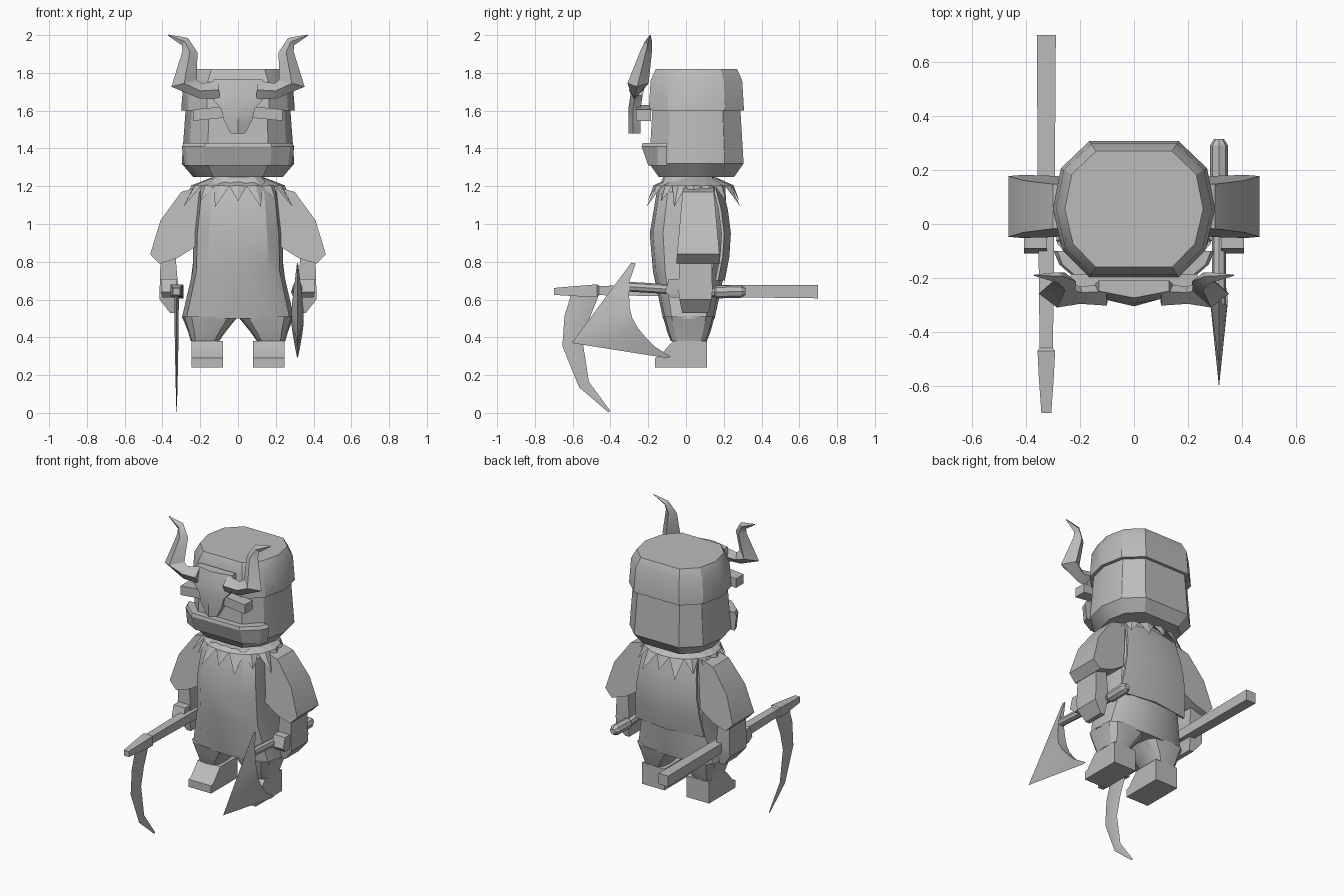
import bpy, bmesh, math
from mathutils import Vector

cube = bpy.data.objects.get("Cube")
if cube:
    bpy.data.objects.remove(cube, do_unlink=True)

grey = bpy.data.materials.new("stone_grey")
grey.use_nodes = True
color = (.5, .5, .5, 1)
grey.diffuse_color = color
grey.node_tree.nodes["Principled BSDF"].inputs["Base Color"].default_value = color
parts = []


def finish(name, bm):
    bmesh.ops.recalc_face_normals(bm, faces=bm.faces)
    mesh = bpy.data.meshes.new(name)
    bm.to_mesh(mesh)
    bm.free()
    mesh.materials.append(grey)
    part = bpy.data.objects.new(name, mesh)
    bpy.context.collection.objects.link(part)
    parts.append(part)


def loft(name, rings, side=1):
    """Skin closed rings of points and cap both ends; a negative side mirrors in x."""
    bm = bmesh.new()
    rows = [[bm.verts.new((x * side, y, z)) for x, y, z in ring] for ring in rings]
    count = len(rows[0])
    for low, high in zip(rows, rows[1:]):
        for i in range(count):
            j = (i + 1) % count
            bm.faces.new((low[i], low[j], high[j], high[i]))
    bm.faces.new(rows[0])
    bm.faces.new(rows[-1])
    finish(name, bm)


def rect(z, center_x, center_y, width, depth):
    corners = ((-1, -1), (1, -1), (1, 1), (-1, 1))
    return [(center_x + width * u, center_y + depth * v, z) for u, v in corners]


def rounded(z, center_x, center_y, width, depth):
    """Twelve-sided rounded rectangle."""
    ring = []
    for i in range(12):
        angle = math.tau * i / 12
        u, v = (math.copysign(abs(k) ** .6, k) for k in (math.cos(angle), math.sin(angle)))
        ring.append((center_x + width * u, center_y + depth * v, z))
    return ring


def sweep(name, path, ratio, place, side=1):
    """Diamond section along a planar path of (u, v, radius)."""
    rings = []
    for i, (u, v, radius) in enumerate(path):
        before, after = path[max(i - 1, 0)], path[min(i + 1, len(path) - 1)]
        normal = Vector((after[1] - before[1], before[0] - after[0])).normalized() * radius
        thick = radius * ratio
        rings.append([place(u + normal.x, v + normal.y, 0), place(u, v, thick),
                      place(u - normal.x, v - normal.y, 0), place(u, v, -thick)])
    loft(name, rings, side)


def pole(name, x, stations, sides, turn=0):
    """Round or square bar along y from stations of (y, z, radius)."""
    angles = [math.tau * i / sides + turn for i in range(sides)]
    loft(name, [[(x + radius * math.cos(a), y, z + radius * math.sin(a)) for a in angles]
                for y, z, radius in stations])


# Head and cap share one faceted outline
outline = [(.55, 1), (.9, .6), (1, 0), (.88, -.6), (.55, -1)]
outline += [(-u, v) for u, v in reversed(outline)]


def head_ring(z, scale):
    return [(.298 * scale * u, .055 + .25 * scale * v, z) for u, v in outline]


loft("head", [head_ring(1.25, .8), head_ring(1.32, 1), head_ring(1.61, .93)])
loft("cap", [head_ring(1.6, 1.01), head_ring(1.76, .97), head_ring(1.82, .86)])


# Jutting lower lip around the front of the face
def lip_ring(z, width, front):
    half = [(width, -.1), (width * .93, -.15), (width * .6, front)]
    return [(x, y, z) for x, y in half + [(-x, y) for x, y in reversed(half)]]


loft("lower_lip", [lip_ring(1.31, .285, -.2), lip_ring(1.41, .298, -.235), lip_ring(1.43, .285, -.23)])

# Torso, narrow at the neck and wide at the hips
loft("torso", [rounded(z, 0, .015, width, depth) for z, width, depth in (
    (1.26, .12, .13), (1.17, .21, .17), (.95, .235, .207), (.75, .24, .19), (.5, .298, .137))])

# Cloak hanging down the back
cloak = []
for i in range(5):
    t = i / 4
    z, width, y = 1.2 - t / 2, .19 + t * .06, .19 + t * .015 + math.sin(math.pi * t) * .04
    outer = [(-width, y - .035, z), (0, y, z), (width, y - .035, z)]
    cloak.append(outer + [(x, v - .015, w) for x, v, w in reversed(outer)])
loft("cloak", cloak)

# Pointed feather collar
bm = bmesh.new()
feathers = 16
for i in range(feathers):
    angle, spread = math.tau * i / feathers - math.pi / 2, math.pi / feathers
    extra = .03 * (i % 2)

    def vert(turn, radius, z):
        a = angle + turn
        return bm.verts.new((radius * 1.05 * math.cos(a), .04 + radius * .9 * math.sin(a), z))

    tip, middle = vert(0, .27 + extra, 1.12 - extra), vert(0, .235, 1.205)
    root_left, root_right = vert(-spread, .1, 1.26), vert(spread, .1, 1.26)
    left, right = vert(-spread, .225, 1.2), vert(spread, .225, 1.2)
    for face in ((root_left, middle, left), (root_left, root_right, middle),
                 (root_right, right, middle), (left, middle, tip), (middle, right, tip)):
        bm.faces.new(face)
finish("feather_collar", bm)


def tilt(z):
    """Forward lean of the horns and mask."""
    return -.19 - (2 - z) * .25


foot = ((-.165, .24), (-.165, .29), (-.14, .3), (-.07, .38), (.11, .38), (.11, .24))
sleeve = ((.19, 1.2), (.3, 1.17), (.41, 1.02), (.465, .84), (.415, .79), (.32, .82), (.225, .88))
horn = ((.1, 1.71, .05), (.2, 1.705, .04), (.285, 1.745, .07), (.255, 1.91, .04),
        (.28, 1.965, .025), (.37, 2, .003))

for side, tag in ((1, "left"), (-1, "right")):
    loft(tag + "_leg", [rounded(.38, .175, .015, .075, .095), rounded(.43, .165, .015, .1, .115),
                        rounded(.51, .148, .015, .148, .137)], side)
    # Foot with a sloping instep
    loft(tag + "_foot", [[(x, y, z) for y, z in foot] for x in (.08, .245)], side)
    # Wide sleeve, deeper toward the cuff
    loft(tag + "_sleeve", [[(x, .065 + face * (.08 + (1.2 - z) * .09), z) for x, z in sleeve]
                           for face in (-1, 1)], side)
    # Fist and thumb
    loft(tag + "_fist", [rect(.82, .37, .05, .04, .085), rect(.65, .365, .05, .05, .09),
                         rect(.6, .37, .05, .045, .085), rect(.53, .345, .05, .015, .07)], side)
    loft(tag + "_thumb", [rect(.61, .365, -.04, .035, .04), rect(.64, .365, -.05, .042, .06),
                          rect(.71, .365, -.04, .042, .05)], side)
    sweep(tag + "_horn", horn, .8, lambda u, v, offset: (u, tilt(v) + offset, v), side)

# Skull mask with a ridged snout
mask = []
for z, width in ((1.765, .13), (1.68, .15), (1.61, .09), (1.55, .075), (1.48, .038)):
    y = max(tilt(z), -.28)
    mask.append([(-width, y, z), (0, y - .025, z), (width, y, z),
                 (width, y + .04, z), (-width, y + .04, z)])
loft("skull_mask", mask)

# Arched brow bar behind the mask
brow = []
for i in range(5):
    x = .235 * (i / 2 - 1)
    z = 1.6 - abs(x) * .1
    brow.append([(x, -.225 + u, z + v) for _, u, v in
                 [(0, -.04, -.03), (0, -.04, .03), (0, .04, .03), (0, .04, -.03)]])
loft("brow_bar", brow)

# Scythe in the right hand
grip = -.325
pole("scythe_pole", grip, ((.7, .642, .05), (.18, .645, .045), (-.46, .648, .035),
                           (-.47, .648, .046), (-.56, .645, .04), (-.7, .643, .026)), 4, math.pi / 4)
sweep("scythe_blade", ((-.53, .64, .07), (-.58, .5, .065), (-.6, .36, .055), (-.54, .15, .03),
                       (-.405, .006, .006)), .17, lambda u, v, offset: (grip + offset, u, v))

# Axe in the left hand: thick near the haft, sharp along the rim
grip = .315
pole("axe_haft", grip, ((.315, .643, .018), (.29, .643, .034), (.16, .64, .034),
                        (.15, .64, .026), (-.3, .668, .026)), 8)
top, corner, heel = Vector((-.29, .795)), Vector((-.605, .37)), Vector((-.1, .29))
axe = []
steps = 8
for i in range(steps + 1):
    t = i / steps
    bulge = math.sin(math.pi * t)
    rim = top.lerp(corner, 2 * t) if t < .5 else corner.lerp(heel, 2 * t - 1)
    back = top.lerp(heel, t).lerp(corner, .02 + bulge * .2)
    if i in (0, steps):
        back += Vector((.03, .005))
    thick = .003 + bulge * .03
    axe.append([(grip, *rim), (grip - thick, *back), (grip + thick, *back)])
loft("axe_blade", axe)

# Soften shallow angles, keep hard edges
bpy.ops.object.select_all(action="DESELECT")
for part in parts:
    part.select_set(True)
bpy.context.view_layer.objects.active = parts[0]
bpy.ops.object.shade_smooth_by_angle(angle=math.radians(30))
